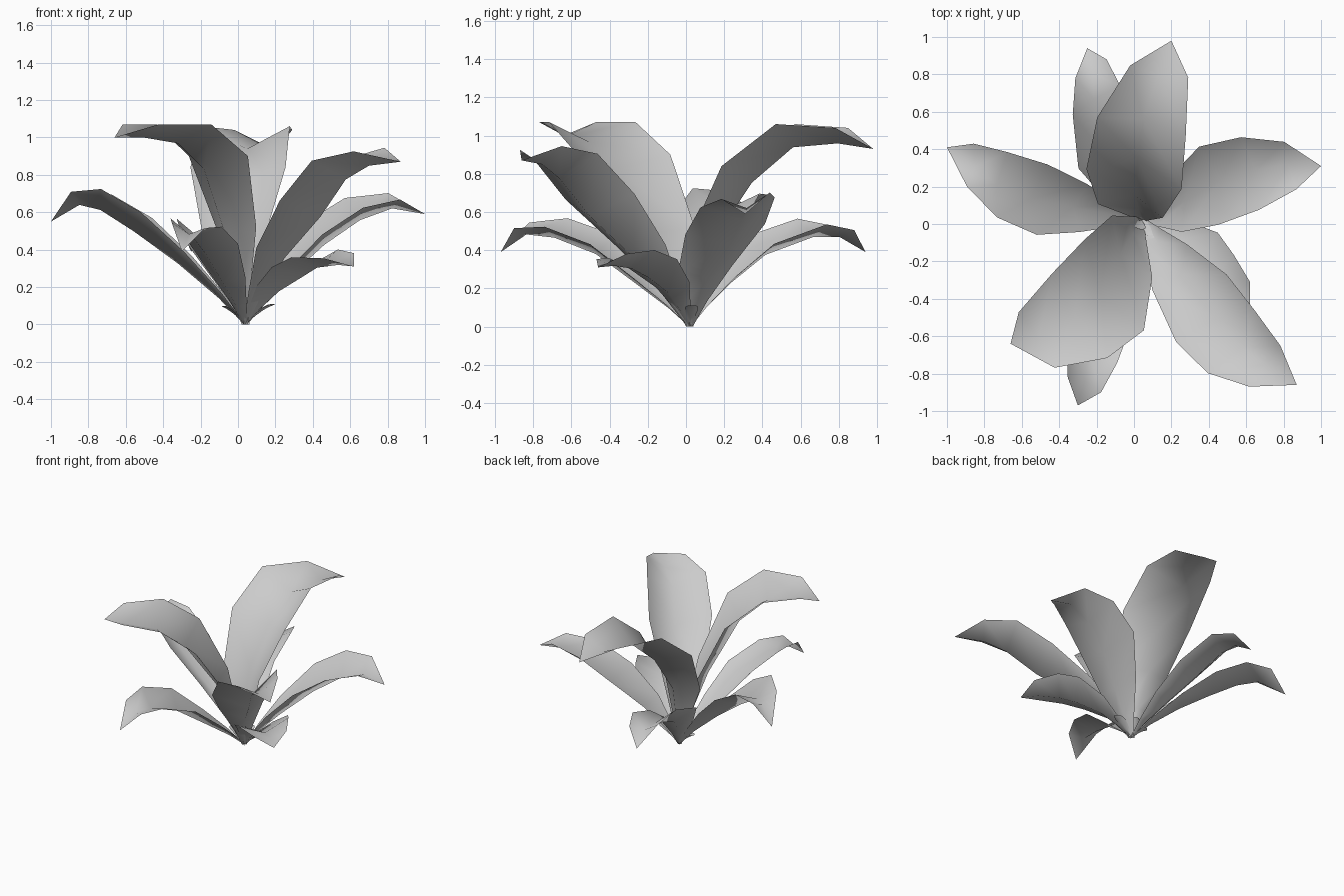
import bpy
import math
from mathutils import Vector

cube = bpy.data.objects.get("Cube")
if cube:
    bpy.data.objects.remove(cube, do_unlink=True)

# One plain grey for every leaf
grey = bpy.data.materials.new("leaf_grey")
grey.use_nodes = True
colour = (0.6, 0.6, 0.6, 1)
grey.diffuse_color = colour
shader = next(n for n in grey.node_tree.nodes if n.type == "BSDF_PRINCIPLED")
shader.inputs["Base Color"].default_value = colour

ROOT = Vector((0.04, 0.02, 0))
WIDTHS = (0.08, 0.3, 0.68, 1, 0.93, 0.61)  # relative width from root to tip


def make_leaf(name, heading, half_width, fold, tilt, path):
    """Leaf folded along its midrib.

    heading: direction in degrees that the blade faces, square to its rows
    fold: depth of the midrib below the edges, relative to the width
    tilt: rise of the left edge, relative to the width
    path: points midway between the two edges, ending at the tip
    """
    points = [Vector(p) for p in path]
    stem = ROOT.lerp(points[0], 0.38)
    stem.z *= 1.12
    points = [ROOT, stem] + points
    angle = math.radians(heading)
    left = Vector((-math.sin(angle), math.cos(angle), tilt))

    verts, faces = [], []
    for i, wide in enumerate(WIDTHS):
        along = points[i + 1] - points[max(i - 1, 0)]
        rise = along.cross(left).normalized()
        reach = wide * half_width
        verts += [points[i] + left * reach,
                  points[i] - rise * reach * fold,
                  points[i] - left * reach]
    verts.append(points[-1])

    last = len(WIDTHS) - 1
    for row in range(last):
        for col in range(2):
            a = row * 3 + col
            faces.append((a + 1, a + 4, a + 3, a))
    end = last * 3
    faces += [(end + 1, end + 3, end), (end + 2, end + 3, end + 1)]

    mesh = bpy.data.meshes.new(name)
    mesh.from_pydata([(v.x, v.y, max(v.z, 0)) for v in verts], [], faces)
    mesh.materials.append(grey)
    mesh.polygons.foreach_set("use_smooth", [True] * len(mesh.polygons))
    mesh.update()
    leaf = bpy.data.objects.new(name, mesh)
    bpy.context.collection.objects.link(leaf)


# Three tall leaves
make_leaf("back_tall_leaf", 78, 0.26, 0.53, 0, [
    (-0.02, 0.07, 0.5), (0, 0.24, 0.84), (0.04, 0.52, 1.06),
    (0.135, 0.815, 1.04), (0.2, 0.98, 0.93)])
make_leaf("front_right_tall_leaf", 213, 0.29, 0.4, 0, [
    (-0.01, -0.12, 0.52), (-0.105, -0.325, 0.9), (-0.29, -0.49, 1.07),
    (-0.52, -0.62, 1.07), (-0.66, -0.64, 1)])
make_leaf("front_left_tall_leaf", -37, 0.225, 0.63, 0.07, [
    (0.19, -0.23, 0.42), (0.36, -0.45, 0.68), (0.52, -0.63, 0.89),
    (0.7, -0.76, 0.935), (0.87, -0.86, 0.87)])

# Two spreading side leaves
make_leaf("right_leaf", 171, 0.19, 0.58, 0.08, [
    (-0.27, 0.085, 0.38), (-0.49, 0.13, 0.585), (-0.705, 0.21, 0.71),
    (-0.875, 0.315, 0.7), (-1, 0.41, 0.55)])
make_leaf("left_leaf", 14, 0.215, 0.5, 0.13, [
    (0.22, 0.1, 0.3), (0.4, 0.205, 0.51), (0.62, 0.27, 0.65),
    (0.835, 0.312, 0.685), (1, 0.31, 0.59)])

# Low leaves
make_leaf("back_low_leaf", 121, 0.16, 0.55, 0.1, [
    (-0.07, 0.2, 0.27), (-0.16, 0.38, 0.45), (-0.2, 0.66, 0.55),
    (-0.23, 0.83, 0.515), (-0.25, 0.94, 0.39)])
make_leaf("front_low_leaf", 246, 0.16, 0.55, -0.15, [
    (-0.06, -0.23, 0.27), (-0.146, -0.436, 0.455), (-0.225, -0.68, 0.545),
    (-0.265, -0.86, 0.53), (-0.3, -0.97, 0.39)])
make_leaf("left_small_leaf", -46, 0.185, 0.45, 0.12, [
    (0.19, -0.07, 0.22), (0.315, -0.175, 0.33), (0.41, -0.285, 0.38),
    (0.54, -0.39, 0.367), (0.62, -0.46, 0.31)])

# Ring of tiny sprouts around the root: angle, reach, height
for i, (angle, reach, height) in enumerate([(5, 0.16, 0.11), (75, 0.08, 0.12),
                                            (175, 0.13, 0.1), (250, 0.05, 0.14),
                                            (310, 0.1, 0.11)]):
    a = math.radians(angle)
    out = Vector((math.cos(a) * reach, math.sin(a) * reach, 0))
    up = Vector((0, 0, height))
    path = [ROOT + out * t + up * math.sin(t * 1.7) for t in (0.3, 0.55, 0.75, 0.9, 1)]
    make_leaf(f"sprout_{i + 1}", angle, 0.035, 0.4, 0, path)
